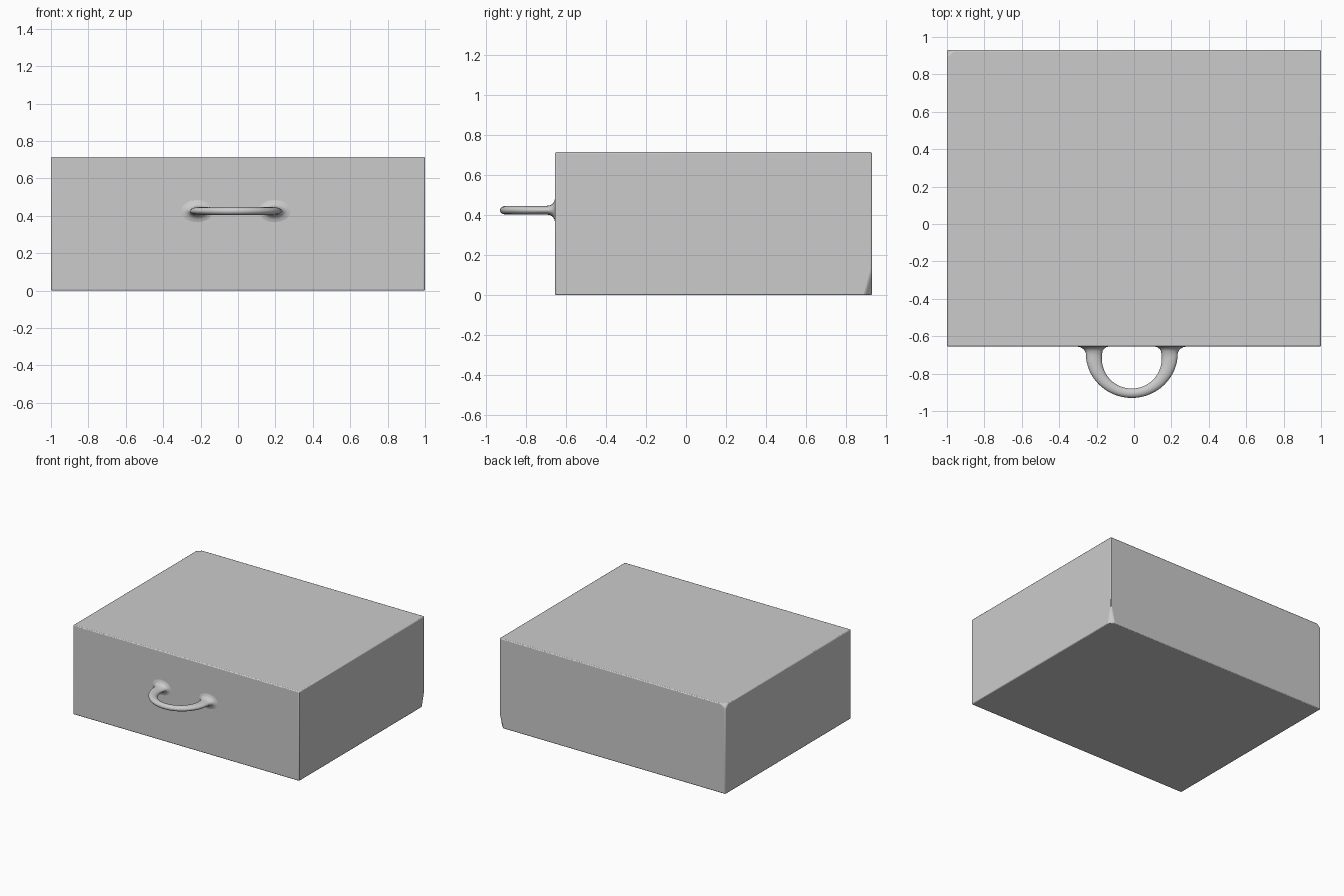
import bpy, bmesh
from math import cos, sin, pi
from mathutils import Vector

cube = bpy.data.objects.get("Cube")
if cube:
    bpy.data.objects.remove(cube)

grey = bpy.data.materials.new("plain_grey")
grey.use_nodes = True
GREY = (0.6, 0.6, 0.6, 1)
grey.diffuse_color = GREY
grey.node_tree.nodes["Principled BSDF"].inputs["Base Color"].default_value = GREY


def finish(bm, name, angle):
    bmesh.ops.recalc_face_normals(bm, faces=bm.faces)
    mesh = bpy.data.meshes.new(name)
    bm.to_mesh(mesh)
    bm.free()
    mesh.materials.append(grey)
    obj = bpy.data.objects.new(name, mesh)
    bpy.context.collection.objects.link(obj)
    bpy.ops.object.select_all(action="DESELECT")
    obj.select_set(True)
    bpy.context.view_layer.objects.active = obj
    bpy.ops.object.shade_smooth_by_angle(angle=angle)
    return obj


# Box body
FRONT, BACK, TOP = -0.655, 0.93, 0.715
bm = bmesh.new()
bmesh.ops.create_cube(bm, size=1)
for v in bm.verts:
    v.co = (v.co.x * 2, FRONT if v.co.y < 0 else BACK, TOP if v.co.z > 0 else 0)


def clip_corner(corner, dx, dy, dz):
    """Slice a small tetrahedron off one corner and close the cut."""
    c = Vector(corner)
    a, b, d = c + Vector((dx, 0, 0)), c + Vector((0, dy, 0)), c + Vector((0, 0, dz))
    normal = (b - a).cross(d - a).normalized()
    if normal.dot(c - a) < 0:
        normal.negate()
    geom = bm.verts[:] + bm.edges[:] + bm.faces[:]
    cut = bmesh.ops.bisect_plane(bm, geom=geom, plane_co=a, plane_no=normal, clear_outer=True)
    edges = [e for e in cut["geom_cut"] if isinstance(e, bmesh.types.BMEdge)]
    bmesh.ops.edgenet_fill(bm, edges=edges)


# Worn back corners
clip_corner((1, BACK, 0), -0.035, -0.035, 0.13)
clip_corner((-1, BACK, TOP), 0.035, -0.035, -0.03)
body = finish(bm, "box_body", 0.5)
bevel = body.modifiers.new("soft_edges", "BEVEL")
bevel.width = 0.007
bevel.segments = 2

# Handle: flared foot, tapering half ring, mirrored flared foot
SIDES, STEPS, MID_X, MID_Z = 16, 32, -0.012, 0.425
# Each foot section: y, outer x, inner x, half height
foot = [(-0.654, 0.30, 0.115, 0.065), (-0.658, 0.277, 0.135, 0.045),
        (-0.667, 0.26, 0.148, 0.032), (-0.68, 0.25, 0.157, 0.024)]
right_foot = [(Vector((o, y, 0)), Vector((i, y, 0)), h) for y, o, i, h in foot]
ring = []
for k in range(STEPS + 1):
    t = pi * k / STEPS
    ring.append((Vector((0.246 * cos(t), -0.69 - 0.24 * sin(t), 0)),
                 Vector((0.16 * cos(t), -0.72 - 0.16 * sin(t), 0)), 0.021))
flip = Vector((-1, 1, 1))
left_foot = [(o * flip, i * flip, h) for o, i, h in reversed(right_foot)]

bm = bmesh.new()
loops = []
for outer, inner, height in right_foot + ring + left_foot:
    centre = (outer + inner) / 2 + Vector((MID_X, 0, MID_Z))
    half = (outer - inner) / 2
    angles = [2 * pi * s / SIDES for s in range(SIDES)]
    loops.append([bm.verts.new(centre + half * cos(a) + Vector((0, 0, height * sin(a))))
                  for a in angles])
for p, q in zip(loops, loops[1:]):
    for s in range(SIDES):
        n = (s + 1) % SIDES
        bm.faces.new((p[s], p[n], q[n], q[s]))
bm.faces.new(loops[0])
bm.faces.new(loops[-1])
finish(bm, "handle", 0.9)
